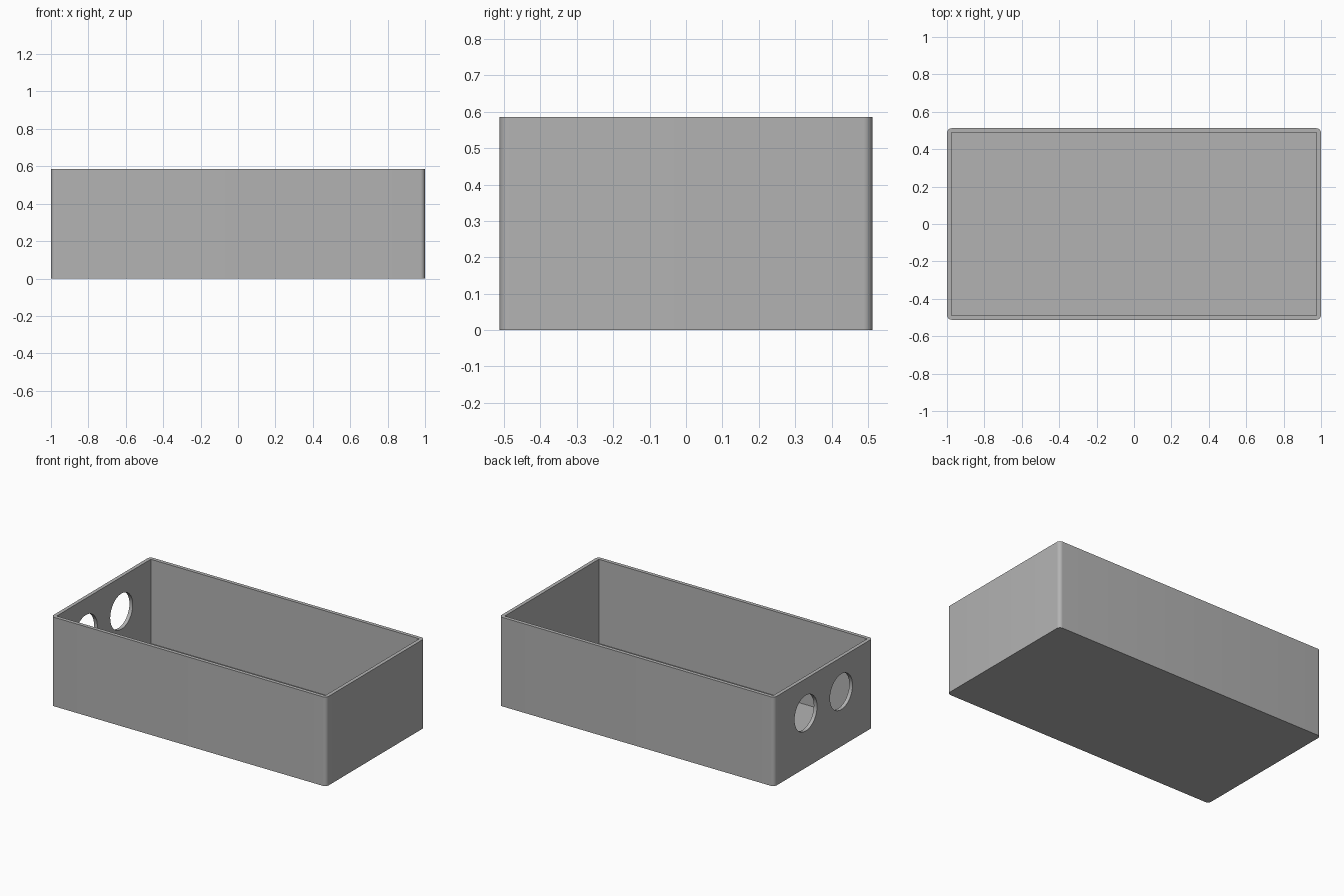
import bpy
import bmesh
from math import radians
from mathutils import Matrix, Vector

LENGTH, WIDTH, HEIGHT = 2.0, 1.024, 0.585
WALL, FLOOR, CORNER = 0.024, 0.032, 0.025
HOLE_RADIUS, HOLE_Y, HOLE_Z = 0.117, 0.184, 0.359

default_cube = bpy.data.objects.get("Cube")
if default_cube:
    bpy.data.objects.remove(default_cube, do_unlink=True)

grey = bpy.data.materials.new("plain grey")
grey.use_nodes = True
colour = (0.45, 0.45, 0.45, 1.0)
grey.diffuse_color = colour
grey.node_tree.nodes["Principled BSDF"].inputs["Base Color"].default_value = colour


def add_object(name, bm):
    mesh = bpy.data.meshes.new(name)
    bm.to_mesh(mesh)
    bm.free()
    mesh.materials.append(grey)
    obj = bpy.data.objects.new(name, mesh)
    bpy.context.collection.objects.link(obj)
    return obj


def block(name, size, bottom, corner=0.0):
    """Box standing at height bottom, with optional rounded upright edges."""
    bm = bmesh.new()
    centre = Vector((0, 0, bottom + size[2] / 2))
    bmesh.ops.create_cube(bm, size=1, matrix=Matrix.Translation(centre) @ Matrix.Diagonal((*size, 1)))
    if corner:
        upright = [e for e in bm.edges if abs(e.verts[0].co.z - e.verts[1].co.z) > 0.1]
        bmesh.ops.bevel(bm, geom=upright, offset=corner, segments=8, profile=0.5, affect='EDGES')
    return add_object(name, bm)


def hole_cutter(name, y):
    """Cylinder along x, passing through the right end wall."""
    bm = bmesh.new()
    place = Matrix.Translation((-LENGTH / 2, y, HOLE_Z)) @ Matrix.Rotation(radians(90), 4, 'Y')
    bmesh.ops.create_cone(bm, cap_ends=True, segments=64, radius1=HOLE_RADIUS,
                          radius2=HOLE_RADIUS, depth=0.2, matrix=place)
    return add_object(name, bm)


# Solid outer body with rounded upright corners
box = block("open_box", (LENGTH, WIDTH, HEIGHT), 0, CORNER)

# Square-cornered cavity and the two round holes in the right end
cutters = [block("cavity_cutter", (LENGTH - 2 * WALL, WIDTH - 2 * WALL, HEIGHT), FLOOR)]
cutters += [hole_cutter("hole_cutter", side * HOLE_Y) for side in (-1, 1)]

bpy.context.view_layer.objects.active = box
for cutter in cutters:
    cutter.hide_render = True
    cut = box.modifiers.new(cutter.name, 'BOOLEAN')
    cut.operation = 'DIFFERENCE'
    cut.solver = 'EXACT'
    cut.object = cutter
    bpy.ops.object.modifier_apply(modifier=cut.name)
    bpy.data.objects.remove(cutter, do_unlink=True)

# Smooth corners and hole rims, crisp edges elsewhere
bpy.ops.object.select_all(action='DESELECT')
box.select_set(True)
bpy.ops.object.shade_smooth_by_angle(angle=radians(30))
